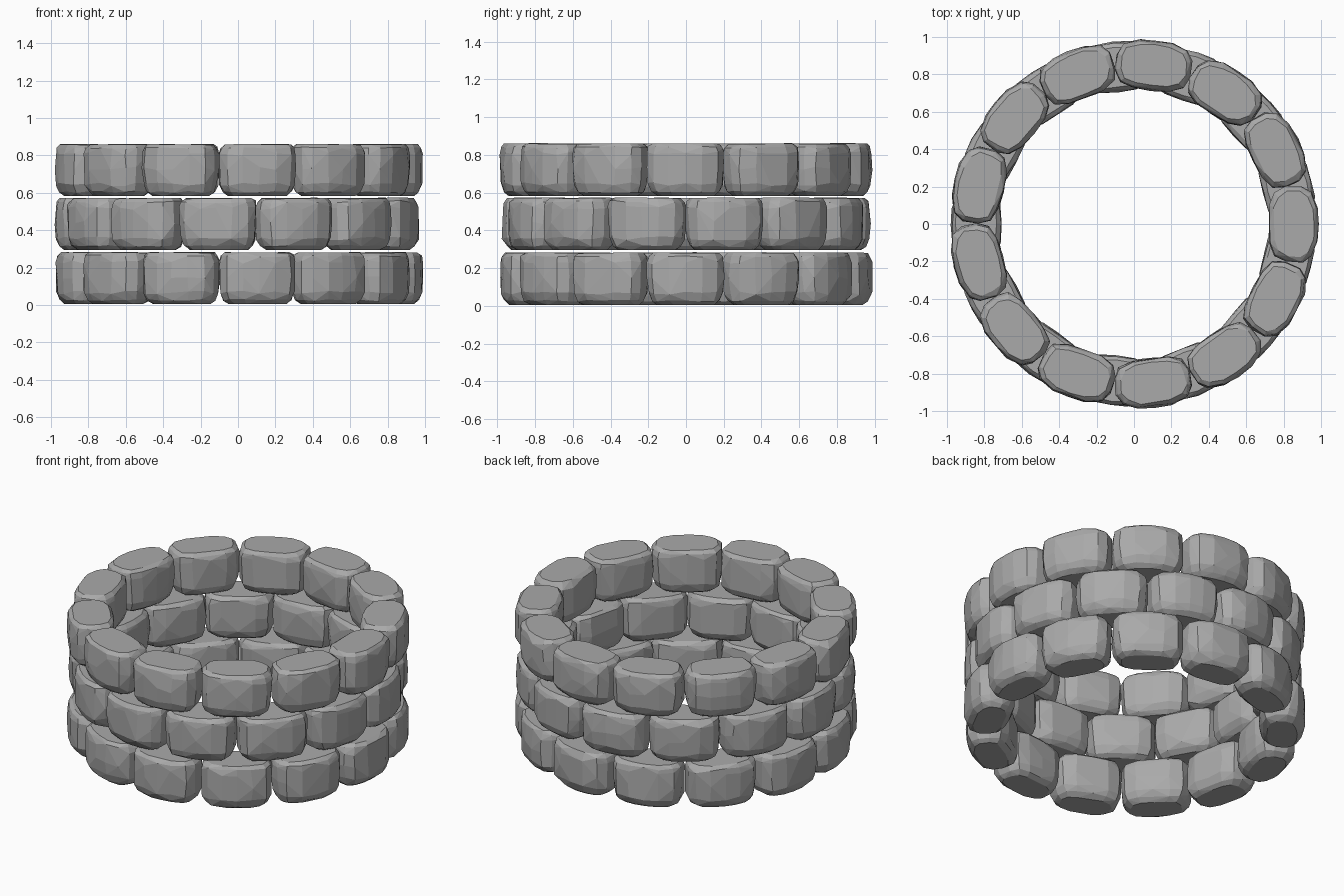
import bpy, bmesh, math, random
from mathutils import Vector

if "Cube" in bpy.data.objects:
    bpy.data.objects.remove(bpy.data.objects["Cube"])

random.seed(7)
COUNT = 13           # stones in each course
STEP = 2 * math.pi / COUNT
RADIUS = 0.852       # ring radius through the stone centres

stone_grey = bpy.data.materials.new("stone_grey")
stone_grey.diffuse_color = (0.40, 0.40, 0.40, 1)
stone_grey.use_nodes = True
stone_grey.node_tree.nodes["Principled BSDF"].inputs["Base Color"].default_value = stone_grey.diffuse_color

# Plan outline of one stone: x points outward, y runs along the ring
HALF = [(0.136, 0.0), (0.130, 0.09), (0.098, 0.172), (0.045, 0.203),
        (-0.04, 0.200), (-0.100, 0.170), (-0.126, 0.10), (-0.130, 0.0)]
OUTLINE = HALF + [(x, -y) for x, y in HALF[-2:0:-1]]

# Height, radial inset and sideways inset of each level
LEVELS = [(0.0, 0.046, 0.050), (0.022, 0.020, 0.022), (0.062, 0.002, 0.006),
          (0.145, 0.0, 0.0), (0.225, 0.002, 0.0), (0.256, 0.007, 0.007),
          (0.276, 0.024, 0.026)]


def stone(name, angle, base, radius):
    """One rough-cut stone: a slightly irregular convex block."""
    bm = bmesh.new()
    tilt_x, tilt_y = random.uniform(-.02, .02), random.uniform(-.015, .015)
    last = len(LEVELS) - 1
    for i, (z, inset_x, inset_y) in enumerate(LEVELS):
        for x, y in OUTLINE:
            px = x * (1 - inset_x / 0.133)
            py = y * (1 - inset_y / 0.203)
            pz = z
            if 0 < i < last:
                px += random.uniform(-.006, .004)
                py += random.uniform(-.007, .003)
                pz += random.uniform(-.010, .010) * (0.5 if i in (1, 5) else 1)
            else:
                shift = random.uniform(0.95, 1.03)
                px, py = px * shift, py * shift
            if i >= last - 1:
                pz += tilt_x * px + tilt_y * py
            bm.verts.new((px, py, pz))
    hull = bmesh.ops.convex_hull(bm, input=bm.verts[:])
    loose = {g for g in hull["geom_interior"] + hull["geom_unused"]
             if isinstance(g, bmesh.types.BMVert)}
    bmesh.ops.delete(bm, geom=list(loose), context='VERTS')
    # Merge nearly coplanar triangles into broad chiselled facets
    bmesh.ops.dissolve_limit(bm, angle_limit=math.radians(4),
                             verts=bm.verts[:], edges=bm.edges[:])
    bmesh.ops.recalc_face_normals(bm, faces=bm.faces[:])
    mesh = bpy.data.meshes.new(name)
    bm.to_mesh(mesh)
    bm.free()
    mesh.materials.append(stone_grey)
    obj = bpy.data.objects.new(name, mesh)
    obj.location = Vector((radius * math.cos(angle), radius * math.sin(angle), base))
    obj.rotation_euler.z = angle + random.uniform(-.03, .03)
    bpy.context.collection.objects.link(obj)


# Three courses, the middle one shifted by half a stone
for course, (base, offset, radius) in enumerate(
        [(0.005, 0, RADIUS), (0.295, 0.5, RADIUS - 0.01), (0.583, 0, RADIUS)]):
    label = ("lower", "middle", "upper")[course]
    for k in range(COUNT):
        stone(f"{label}_stone_{k + 1}", (k + offset) * STEP, base, radius)
